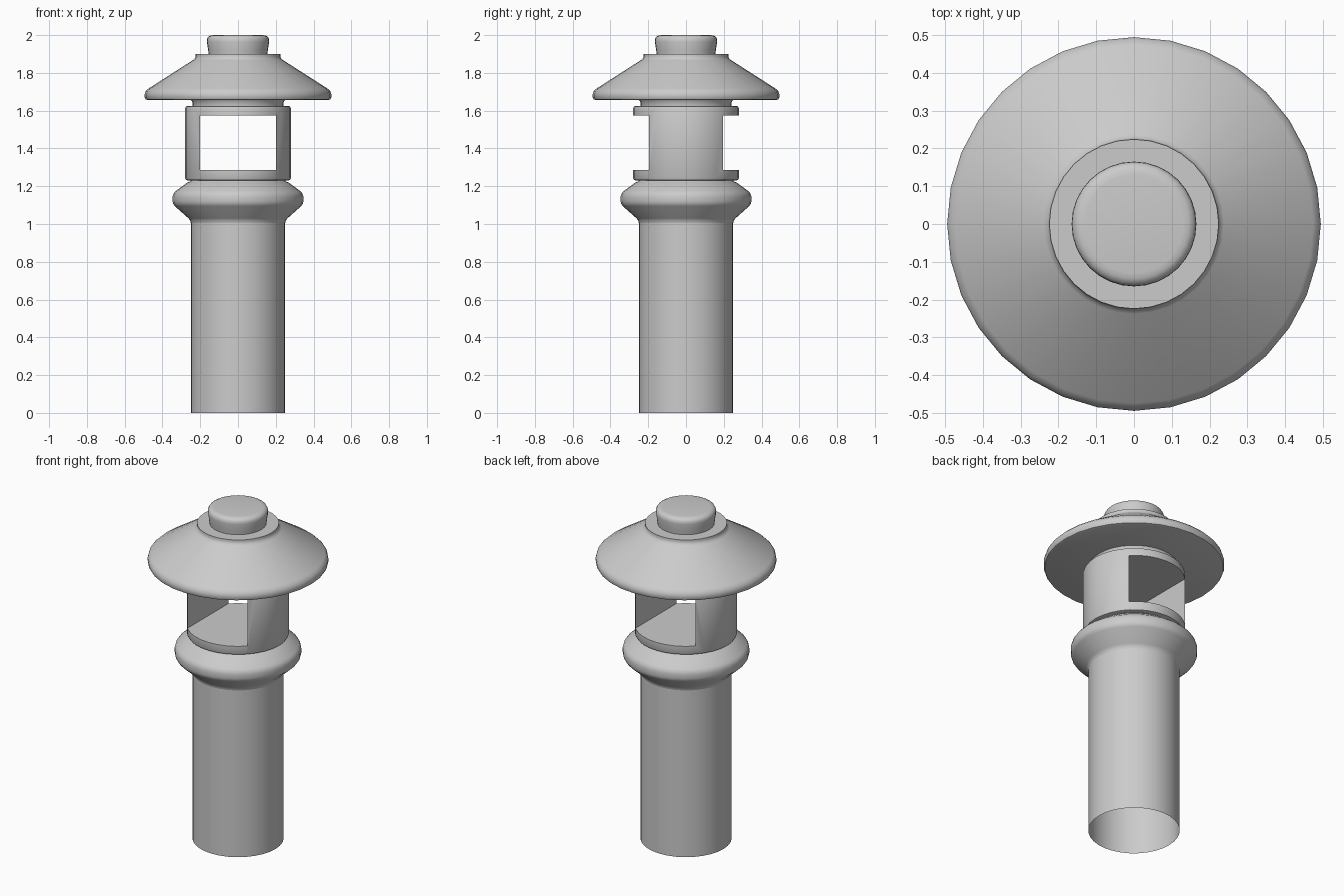
import bpy
import bmesh
import math

SIDES = 32

cube = bpy.data.objects.get("Cube")
if cube:
    bpy.data.objects.remove(cube, do_unlink=True)

grey = bpy.data.materials.new("plain grey")
grey.use_nodes = True
colour = (0.6, 0.6, 0.6, 1)
grey.diffuse_color = colour
grey.node_tree.nodes["Principled BSDF"].inputs["Base Color"].default_value = colour


def add_object(name, bm):
    mesh = bpy.data.meshes.new(name)
    bm.to_mesh(mesh)
    bm.free()
    mesh.materials.append(grey)
    obj = bpy.data.objects.new(name, mesh)
    bpy.context.collection.objects.link(obj)
    return obj


def smooth(obj, angle=35):
    bpy.ops.object.select_all(action="DESELECT")
    obj.select_set(True)
    bpy.context.view_layer.objects.active = obj
    bpy.ops.object.shade_smooth_by_angle(angle=math.radians(angle))


def lathe(name, profile, cap_bottom=True, cap_top=True):
    """Turn (radius, height) points, listed upwards, around the z axis."""
    bm = bmesh.new()
    rings = []
    for r, z in profile:
        rings.append([bm.verts.new((r * math.cos(a), r * math.sin(a), z))
                      for a in (math.tau * i / SIDES for i in range(SIDES))])
    for low, high in zip(rings, rings[1:]):
        for i in range(SIDES):
            j = (i + 1) % SIDES
            bm.faces.new((low[i], low[j], high[j], high[i]))
    if cap_bottom:
        bm.faces.new(rings[0][::-1])
    if cap_top:
        bm.faces.new(rings[-1])
    return add_object(name, bm)


# Hollow post, open underneath
smooth(lathe("post", [(0.25, 0), (0.25, 1.02)], cap_bottom=False, cap_top=False))

# Flared collar on top of the post
smooth(lathe("collar", [
    (0.25, 1.005), (0.253, 1.018), (0.262, 1.03), (0.335, 1.095), (0.343, 1.107),
    (0.346, 1.12), (0.346, 1.145), (0.342, 1.16), (0.332, 1.173), (0.27, 1.218),
    (0.255, 1.225), (0.245, 1.235)], cap_bottom=False))

# Lamp housing with a square window cut from front to back
housing = lathe("lamp_housing", [
    (0.268, 1.231), (0.276, 1.234), (0.28, 1.243), (0.28, 1.612),
    (0.276, 1.622), (0.268, 1.625)])

bm = bmesh.new()
bmesh.ops.create_cube(bm, size=1)
bmesh.ops.scale(bm, vec=(0.4, 1, 0.29), verts=bm.verts)
bmesh.ops.translate(bm, vec=(0, 0, 1.43), verts=bm.verts)
cutter = add_object("window_cutter", bm)
cutter.hide_render = True

cut = housing.modifiers.new("window", "BOOLEAN")
cut.operation = "DIFFERENCE"
cut.solver = "EXACT"
cut.object = cutter
bpy.context.view_layer.objects.active = housing
housing.select_set(True)
bpy.ops.object.modifier_apply(modifier=cut.name)
bpy.data.objects.remove(cutter, do_unlink=True)
smooth(housing)

# Neck between housing and roof
smooth(lathe("roof_neck", [(0.24, 1.62), (0.24, 1.643), (0.25, 1.658)]))

# Wide sloping roof with a rounded rim
smooth(lathe("roof", [
    (0.478, 1.656), (0.489, 1.66), (0.494, 1.671), (0.494, 1.686), (0.489, 1.703),
    (0.474, 1.717), (0.238, 1.868), (0.228, 1.876), (0.224, 1.888), (0.224, 1.9)]))

# Rounded finial knob
smooth(lathe("roof_knob", [
    (0.155, 1.895), (0.158, 1.92), (0.165, 1.965), (0.164, 1.98), (0.157, 1.992),
    (0.145, 1.998), (0.13, 2.0)]))
